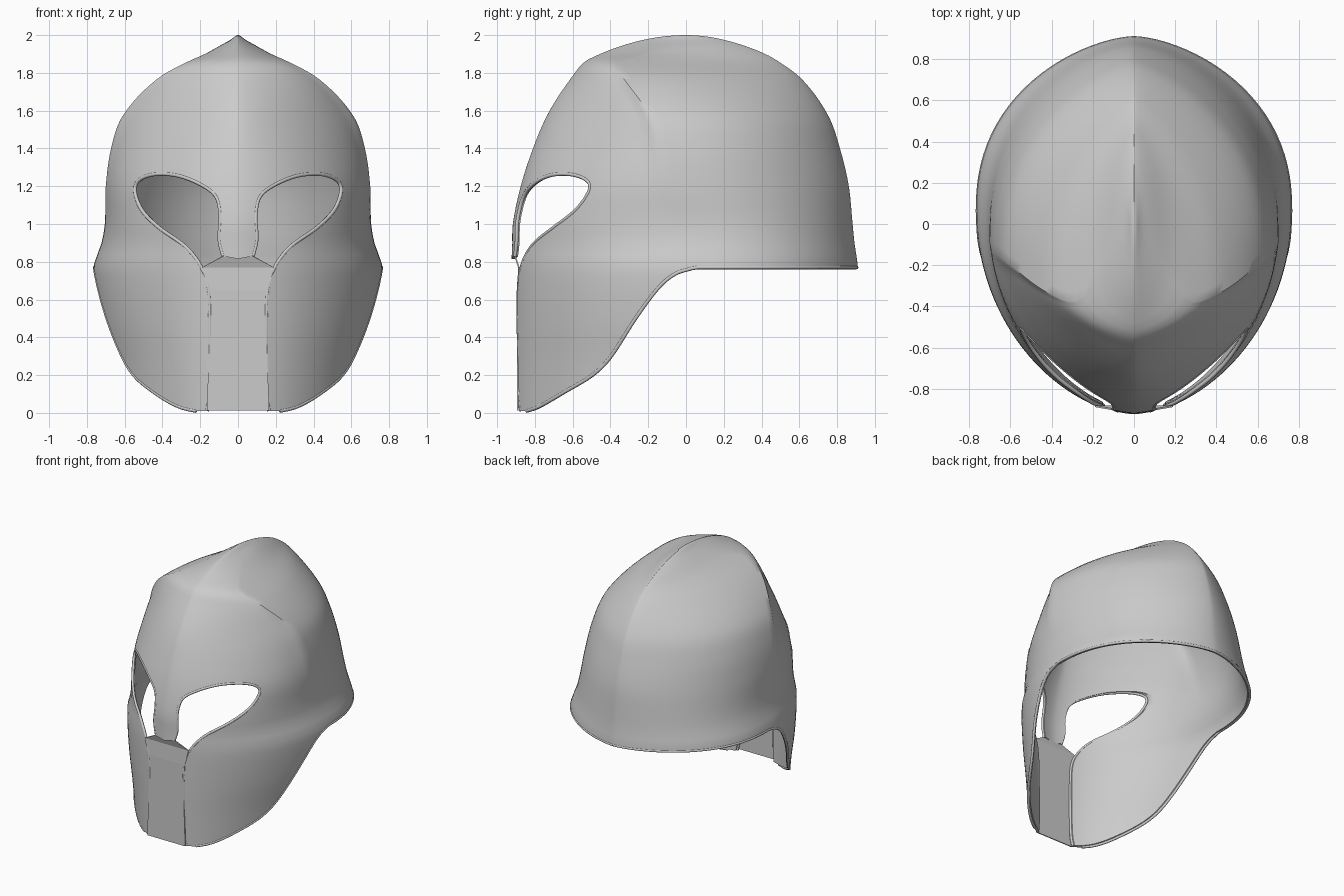
import bpy, bmesh, math
from mathutils import Vector
from mathutils.bvhtree import BVHTree

if "Cube" in bpy.data.objects:
    bpy.data.objects.remove(bpy.data.objects["Cube"])

# Section table: z, half width, front y, back y, y of widest point, end sharpness, crest crease
KEYS = [
    (2.00, 0.00, 0.00, 0.00, 0.00, .25, 0),
    (1.98, .033, -.20, .18, -.02, .25, 0),
    (1.95, .085, -.32, .29, -.06, .24, 0),
    (1.90, .175, -.455, .42, -.22, .23, .1),
    (1.86, .265, -.535, .49, -.37, .22, .25),
    (1.77, .425, -.61, .61, -.33, .18, .4),
    (1.57, .612, -.738, .755, -.19, .12, .38),
    (1.40, .672, -.81, .815, -.14, .08, .25),
    (1.20, .70, -.875, .862, -.10, .03, .1),
    (1.00, .705, -.917, .882, .00, 0, 0),
    (0.89, .725, -.92, .893, .04, 0, 0),
    (0.77, .765, -.925, .91, .06, 0, 0),
    (0.50, .745, -.925, .91, .05, 0, 0),
    (0.25, .70, -.925, .91, .05, 0, 0),
    (-.06, .66, -.925, .91, .05, 0, 0),
]
S = [math.sqrt(2 - k[0]) for k in KEYS]


def sample(s):
    """Cubic interpolation of the section table."""
    i = max(j for j in range(len(S) - 1) if S[j] <= s + 1e-9)
    h = S[i + 1] - S[i]
    t = (s - S[i]) / h

    def slope(j, c):
        a, b = max(j - 1, 0), min(j + 1, len(S) - 1)
        return (KEYS[b][c] - KEYS[a][c]) / (S[b] - S[a])
    return [(2*t**3 - 3*t*t + 1) * KEYS[i][c] + (t**3 - 2*t*t + t) * h * slope(i, c)
            + (3*t*t - 2*t**3) * KEYS[i+1][c] + (t**3 - t*t) * h * slope(i+1, c)
            for c in range(1, 7)]


def surf(s, a):
    """Point on the right half; a runs from -pi/2 (front) to pi/2 (back)."""
    w, yf, yb, y0, n, k = sample(s)
    u = min(abs(math.sin(a)), 1)
    if a < 0:
        f = (1 - k) * max(1 - u**2, 0) ** (.575 + n * .4) + k * (1 - u)
        f -= .06 * max(k, 0) * (1 - math.exp(-(u / .07)**2)) * (1 - u)   # step below the crest
        y = y0 + (yf - y0) * u
    else:
        f = max(1 - u**2.3, 0) ** (.62 + n)
        y = y0 + (yb - y0) * u
    return Vector((w * f, y, 2 - s * s))


def inner(p):
    return Vector((p.x * .968, p.y * .975, p.z if p.z < .77 else .77 + (p.z - .77) * .978))


def smooth(pts, n=5):
    """Catmull-Rom through 2D points."""
    q = [Vector(p) for p in pts]
    q = [2*q[0] - q[1]] + q + [2*q[-1] - q[-2]]
    out = []
    for i in range(1, len(q) - 2):
        for j in range(n):
            t = j / n
            a, b, c, d = q[i-1:i+3]
            out.append(.5 * (2*b + (c - a)*t + (2*a - 5*b + 4*c - d)*t*t + (3*b - a - 3*c + d)*t**3))
    return out + [q[-2]]


def make(name, bm):
    bmesh.ops.recalc_face_normals(bm, faces=bm.faces[:])
    me = bpy.data.meshes.new(name)
    bm.to_mesh(me)
    ob = bpy.data.objects.new(name, me)
    bpy.context.collection.objects.link(ob)
    return ob


def prism(name, pts, axis, lo, hi):
    """Extrude an outline along axis 0 (x) or 1 (y)."""
    bm = bmesh.new()
    f = bm.faces.new([bm.verts.new((lo, p[0], p[1]) if axis == 0 else (p[0], lo, p[1])) for p in pts])
    ext = bmesh.ops.extrude_face_region(bm, geom=[f])['geom']
    d = Vector((hi - lo, 0, 0)) if axis == 0 else Vector((0, hi - lo, 0))
    bmesh.ops.translate(bm, vec=d, verts=[v for v in ext if isinstance(v, bmesh.types.BMVert)])
    ob = make(name, bm)
    ob.hide_render = True
    return ob


# Helmet shell: outer and inner skins joined at the bottom
ROWS, HALF = 56, 64
angs = [-math.pi/2 + math.pi * i / HALF for i in range(HALF + 1)]
bm = bmesh.new()
skins = []
for fn in (lambda p: p, inner):
    top = bm.verts.new(fn(Vector((0, 0, 2))))
    rings = []
    for r in range(1, ROWS + 1):
        s = S[-1] * r / ROWS
        right = [surf(s, a) for a in angs]
        loop = right + [Vector((-p.x, p.y, p.z)) for p in right[-2:0:-1]]
        rings.append([bm.verts.new(fn(p)) for p in loop])
    N = len(rings[0])
    for i in range(N):
        j = (i + 1) % N
        bm.faces.new((top, rings[0][i], rings[0][j]))
        for a, b in zip(rings, rings[1:]):
            bm.faces.new((a[i], b[i], b[j], a[j]))
    skins.append(rings[-1])
    if len(skins) == 1:
        tree = BVHTree.FromBMesh(bm)
for i in range(N):
    j = (i + 1) % N
    bm.faces.new((skins[0][i], skins[1][i], skins[1][j], skins[0][j]))
shell = make("helmet_shell", bm)

# Eye and mouth opening outline (x, z), cheek lower edge (y, z)
opening = smooth([(.08, .83), (.10, .92), (.095, 1.05), (.12, 1.15), (.21, 1.215), (.33, 1.258),
                  (.45, 1.262), (.53, 1.23), (.55, 1.17), (.51, 1.07), (.42, .98), (.28, .88),
                  (.195, .77), (.157, .65), (.15, .4), (.152, .12), (.165, .01)])
cheek = smooth([(.03, .765), (-.06, .735), (-.15, .66), (-.27, .50), (-.40, .30),
                (-.50, .20), (-.65, .11), (-.78, .035), (-.85, .01)])
half = opening + [Vector((.165, -.3))]
cut_front = prism("cut_opening", [(0, .815)] + half + [(-p[0], p[1]) for p in reversed(half)], 1, -1.3, -.33)
cut_side = prism("cut_lower_edge", [(1.2, -.4), (1.2, .765)] + cheek + [(-1.2, .01), (-1.2, -.4)], 0, -1.2, 1.2)
for c in (cut_side, cut_front):
    m = shell.modifiers.new("cut", 'BOOLEAN')
    m.object, m.operation, m.solver = c, 'DIFFERENCE', 'EXACT'
dg = bpy.context.evaluated_depsgraph_get()
done = bpy.data.meshes.new_from_object(shell.evaluated_get(dg))
shell.modifiers.clear()
shell.data = done
for c in (cut_front, cut_side):
    bpy.data.objects.remove(c)
bpy.context.view_layer.objects.active = shell
shell.select_set(True)
bpy.ops.object.shade_smooth_by_angle(angle=math.radians(38))


# Rolled edge beads following the cuts
def bead(name, pts, r=.01):
    cu = bpy.data.curves.new(name, 'CURVE')
    cu.dimensions, cu.bevel_depth, cu.bevel_resolution = '3D', r, 2
    cu.use_fill_caps = True
    for sx in (1, -1):
        sp = cu.splines.new('POLY')
        sp.points.add(len(pts) - 1)
        for q, p in zip(sp.points, pts):
            q.co = (sx * p.x * .992, p.y * .992, p.z, 1)
        sp.use_smooth = True
    bpy.context.collection.objects.link(bpy.data.objects.new(name, cu))


def cast(points, origin, direction):
    hits = [tree.ray_cast(origin(p), Vector(direction))[0] for p in points]
    return [h for h in hits if h is not None]


bead("opening_rim", cast(opening, lambda p: Vector((p[0], -2, p[1])), (0, 1, 0)))
rim_s = math.sqrt(2 - .77)
back = [surf(rim_s, a) for a in [math.pi/2 * (1 - i / 24) for i in range(25)]]
bead("lower_rim", back + cast(cheek, lambda p: Vector((2, p[0], p[1])), (-1, 0, 0)))

# Flat mouth plate with the sloping strip up to the nose tip
bm = bmesh.new()
rows = [[bm.verts.new((x * sx, y, z)) for sx in (-1, 1)]
        for x, y, z in ((.165, -.89, .012), (.152, -.89, .4), (.162, -.89, .65), (.19, -.885, .77), (.08, -.905, .83))]
for a, b in zip(rows, rows[1:]):
    bm.faces.new((a[0], a[1], b[1], b[0]))
plate = make("mouth_plate", bm)
m = plate.modifiers.new("thickness", 'SOLIDIFY')
m.thickness, m.offset = .008, 0
